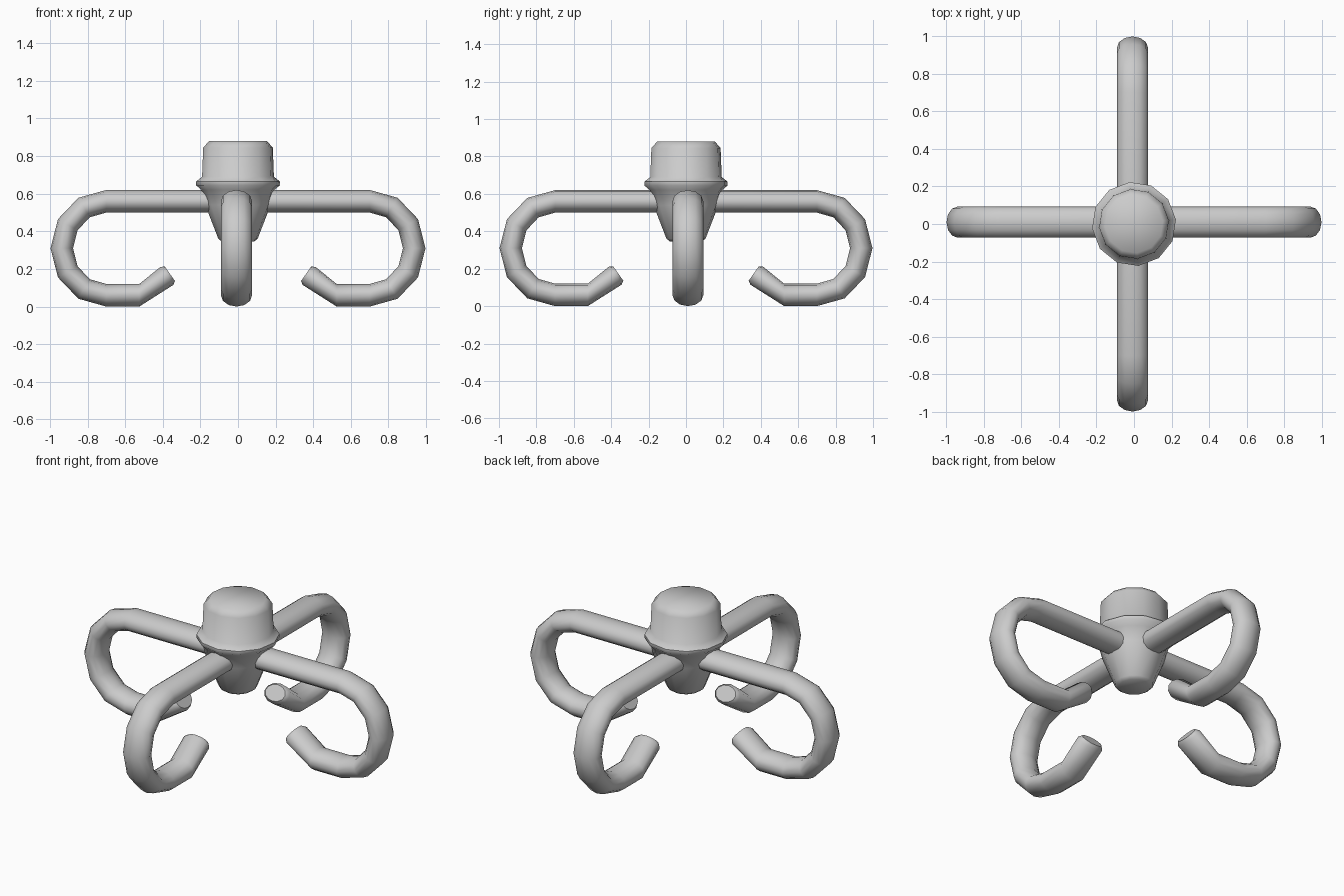
import bpy, bmesh, math
from mathutils import Vector, Matrix

if "Cube" in bpy.data.objects:
    bpy.data.objects.remove(bpy.data.objects["Cube"])

SIDES = 12


def skin(name, rings, angle=50):
    """Join rings of points into a closed, capped tube."""
    bm = bmesh.new()
    loops = [[bm.verts.new(p) for p in ring] for ring in rings]
    n = len(loops[0])
    for a, b in zip(loops, loops[1:]):
        for i in range(n):
            j = (i + 1) % n
            bm.faces.new((a[i], a[j], b[j], b[i]))
    bm.faces.new(loops[0])
    bm.faces.new(loops[-1])
    bmesh.ops.recalc_face_normals(bm, faces=bm.faces)
    me = bpy.data.meshes.new(name)
    bm.to_mesh(me)
    bm.free()
    ob = bpy.data.objects.new(name, me)
    bpy.context.collection.objects.link(ob)
    bpy.ops.object.select_all(action='DESELECT')
    ob.select_set(True)
    bpy.context.view_layer.objects.active = ob
    bpy.ops.object.shade_smooth_by_angle(angle=math.radians(angle))
    return ob


def angles(offset=0.0):
    return [offset + 2 * math.pi * i / SIDES for i in range(SIDES)]


# Central hub: tapered socket, flange and chamfered cap
hub_profile = [(0.085, 0.345), (0.105, 0.36), (0.175, 0.54), (0.195, 0.62),
               (0.224, 0.645), (0.224, 0.665), (0.192, 0.69),
               (0.186, 0.845), (0.155, 0.88)]
skin("hub", [[(r * math.cos(a), r * math.sin(a), z) for a in angles(math.radians(6))]
             for r, z in hub_profile])

# Hooked arm: (x, z, section tilt in degrees, section scale)
HALF_W, HALF_T = 0.083, 0.06
path = [(0.05, 0.56, 90, 1)]
for k in range(7):
    t = math.radians(90 - 30 * k)
    path.append((0.70 + 0.237 * math.cos(t), 0.31 + 0.25 * math.sin(t), 90 - 30 * k, 1))
path += [(0.525, 0.06, -90, 1), (0.378, 0.163, -125, 0.98), (0.362, 0.174, -125, 0.78)]


def arm_rings(shift):
    rings = []
    for x, z, tilt, s in path:
        out = Vector((math.cos(math.radians(tilt)), 0, math.sin(math.radians(tilt))))
        rings.append([Vector((x, shift, z)) + out * (HALF_T * s * math.cos(a))
                      + Vector((0, HALF_W * s * math.sin(a), 0)) for a in angles()])
    return rings


# Four arms around the hub
for name, turn, shift in (("right_arm", 0, 0.01), ("back_arm", 90, 0.008),
                          ("left_arm", 180, -0.01), ("front_arm", 270, -0.008)):
    rot = Matrix.Rotation(math.radians(turn), 3, 'Z')
    skin(name, [[rot @ p for p in ring] for ring in arm_rings(shift)])
